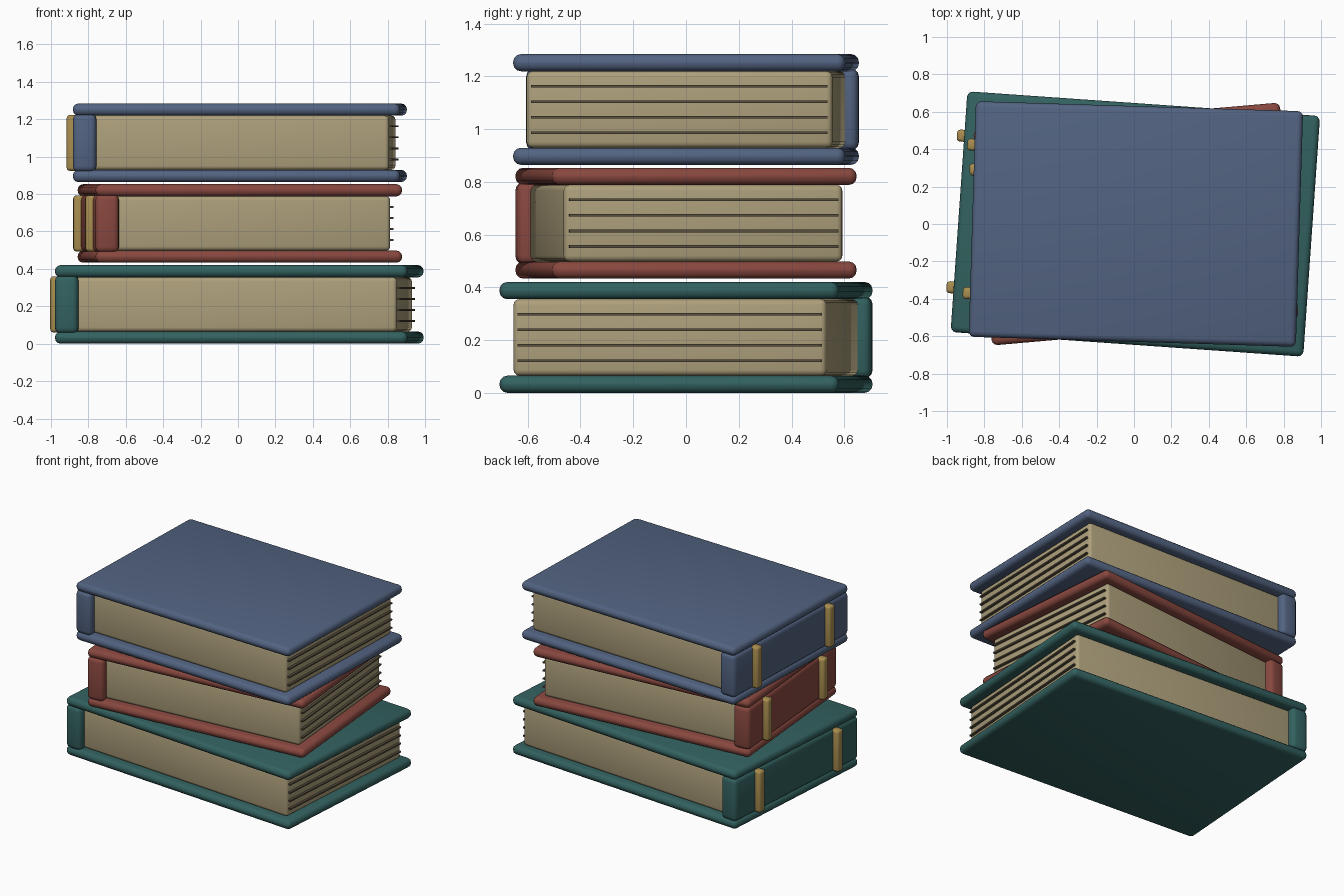
import bpy, bmesh
from math import radians
from mathutils import Matrix, Vector

if "Cube" in bpy.data.objects:
    bpy.data.objects.remove(bpy.data.objects["Cube"])


def material(name, rgb):
    m = bpy.data.materials.new(name)
    m.diffuse_color = (*rgb, 1)
    m.use_nodes = True
    m.node_tree.nodes["Principled BSDF"].inputs["Base Color"].default_value = m.diffuse_color
    return m


PAPER = material("paper", (0.42, 0.35, 0.20))
LINE = material("page_line", (0.10, 0.08, 0.05))
GOLD = material("gold", (0.40, 0.27, 0.08))


def box(name, lo, hi, bevel, segments, mat, place):
    """Rounded box between two corners, moved by the book's placement matrix."""
    lo, hi = Vector(lo), Vector(hi)
    bm = bmesh.new()
    bmesh.ops.create_cube(bm, size=1)
    bmesh.ops.scale(bm, vec=hi - lo, verts=bm.verts)
    bmesh.ops.translate(bm, vec=(lo + hi) / 2, verts=bm.verts)
    if bevel:
        bmesh.ops.bevel(bm, geom=bm.edges[:], offset=bevel, segments=segments,
                        profile=0.5, affect='EDGES', clamp_overlap=True)
    mesh = bpy.data.meshes.new(name)
    bm.to_mesh(mesh)
    bm.free()
    mesh.materials.append(mat)
    ob = bpy.data.objects.new(name, mesh)
    bpy.context.collection.objects.link(ob)
    ob.matrix_world = place
    if bevel:
        bpy.ops.object.select_all(action='DESELECT')
        ob.select_set(True)
        bpy.context.view_layer.objects.active = ob
        bpy.ops.object.shade_smooth_by_angle(angle=radians(35))
    return ob


H, T = 0.42, 0.065          # book height, cover thickness


def book(label, w, d, x, y, z, angle, rgb):
    cloth = material(label + "_cloth", rgb)
    place = Matrix.Translation((x, y, z)) @ Matrix.Rotation(radians(angle), 4, 'Z')
    hw, hd = w / 2, d / 2
    px, py = hw - 0.06, hd - 0.05

    # covers
    for part, z0 in (("bottom_cover", 0), ("top_cover", H - T)):
        box(f"{label}_{part}", (-hw, -hd, z0), (hw, hd, z0 + T), 0.03, 3, cloth, place)
    # spine
    box(label + "_spine", (-hw, -hd, 0.055), (-hw + 0.125, hd, H - 0.055), 0.03, 3, cloth, place)
    # page block
    box(label + "_pages", (-hw + 0.06, -py, T), (px, py, H - T), 0.022, 3, PAPER, place)
    # page lines on the fore edge
    for i in range(4):
        zc = H / 2 + (i - 1.5) * 0.059
        box(f"{label}_page_line_{i + 1}", (px - 0.01, -py + 0.018, zc - 0.005),
            (px + 0.017, py - 0.018, zc + 0.005), 0, 1, LINE, place)
    # gold bands on the spine
    for i, s in enumerate((-1, 1)):
        yc = s * 0.315 * d
        box(f"{label}_spine_band_{i + 1}", (-hw - 0.039, yc - 0.032, 0.06),
            (-hw + 0.03, yc + 0.032, H - 0.06), 0.018, 3, GOLD, place)


book("green_book", 1.89, 1.29, 0.007, 0, 0, -4, (0.032, 0.12, 0.115))
book("red_book", 1.645, 1.16, 0.01, 0, 0.433, 5, (0.25, 0.065, 0.05))
book("blue_book", 1.75, 1.26, 0.01, 0, 0.864, -1.75, (0.085, 0.125, 0.22))
